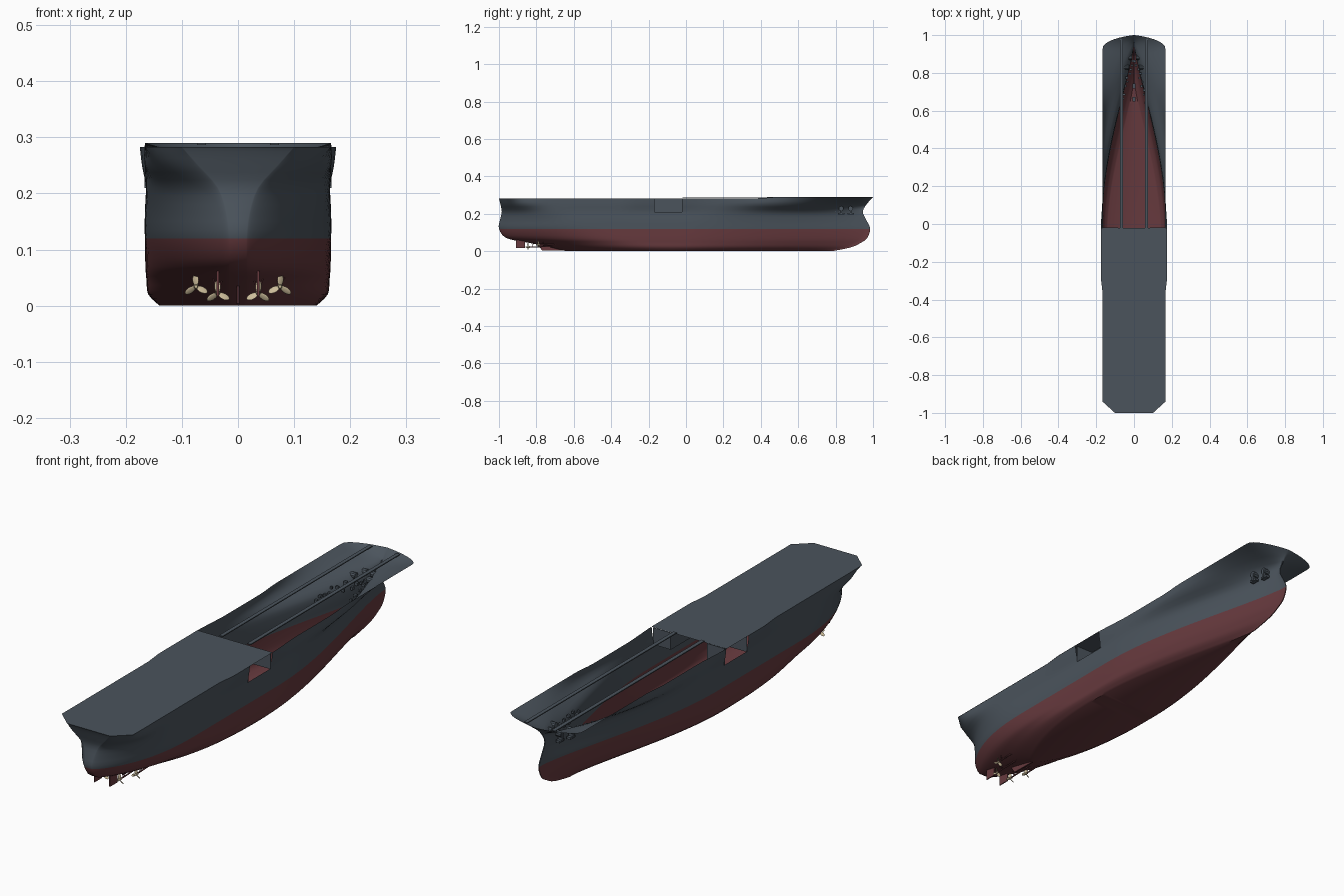
import bpy, bmesh, math, random
from mathutils import Vector, Matrix

cube = bpy.data.objects.get("Cube")
if cube:
    bpy.data.objects.remove(cube)
random.seed(4)


def material(name, rgb):
    m = bpy.data.materials.new(name)
    m.use_nodes = True
    m.diffuse_color = (*rgb, 1)
    bsdf = m.node_tree.nodes["Principled BSDF"]
    bsdf.inputs["Base Color"].default_value = (*rgb, 1)
    bsdf.inputs["Roughness"].default_value = 0.7
    return m


GREY = material("naval grey", (0.070, 0.088, 0.108))
RED = material("antifouling red", (0.135, 0.042, 0.048))
BRONZE = material("bronze", (0.60, 0.50, 0.32))


def finish(name, bm, *mats, smooth=False):
    me = bpy.data.meshes.new(name)
    bm.to_mesh(me)
    bm.free()
    for m in mats:
        me.materials.append(m)
    ob = bpy.data.objects.new(name, me)
    bpy.context.scene.collection.objects.link(ob)
    if smooth:
        bpy.ops.object.select_all(action="DESELECT")
        ob.select_set(True)
        bpy.context.view_layer.objects.active = ob
        bpy.ops.object.shade_smooth_by_angle(angle=math.radians(40))
    return ob


def box(bm, centre, size):
    bmesh.ops.create_cube(bm, size=1, matrix=Matrix.Translation(centre) @ Matrix.Diagonal((*size, 1)))


def rod(bm, a, b, r1, r2=None, sides=10):
    a, b = Vector(a), Vector(b)
    mat = Matrix.Translation((a + b) / 2) @ (b - a).to_track_quat("Z", "Y").to_matrix().to_4x4()
    bmesh.ops.create_cone(bm, cap_ends=True, segments=sides, radius1=r1,
                          radius2=r1 if r2 is None else r2, depth=(b - a).length, matrix=mat)


# Hull waterlines: z, half beam, stern y, stern half width, run length, bow y, bow length, bow power
LEVELS = [
    (0.000, 0.140, -0.64, 0.010, 0.60, 0.78, 0.85, 1.4),
    (0.020, 0.160, -0.72, 0.015, 0.60, 0.88, 0.92, 1.4),
    (0.045, 0.163, -0.84, 0.015, 0.62, 0.935, 0.95, 1.4),
    (0.070, 0.165, -0.96, 0.015, 0.62, 0.968, 0.97, 1.4),
    (0.120, 0.166, -1.00, 0.015, 0.50, 0.985, 0.97, 1.4),
    (0.165, 0.166, -0.995, 0.020, 0.44, 0.965, 0.94, 1.35),
    (0.210, 0.164, -0.985, 0.035, 0.34, 0.945, 0.88, 1.2),
    (0.250, 0.166, -0.992, 0.070, 0.18, 0.965, 0.60, 1.0),
    (0.283, 0.166, -1.00, 0.100, 0.06, 1.00, 0.07, 0.8),
]
DECK_Z, BREAK_Y, STATIONS, STEPS = 0.283, -0.02, 72, 3
WELL = (-0.17, BREAK_Y)


def clamp(v):
    return max(0.0, min(1.0, v))


def half_width(level, y):
    z, beam, y0, w0, run, y1, length, power = level
    aft = clamp((y - y0) / run)
    fore = clamp((y1 - y) / length)
    # square-cut corners at deck level, rounded ends below
    fullness = aft if run < 0.1 else (1 - (1 - aft) ** 2.5) ** 0.8
    stern = w0 / beam + (1 - w0 / beam) * fullness
    bow = 1 - (1 - fore ** power) ** 2
    # the flared upper side swells outward amidships
    swell = 0.009 * clamp((z - 0.21) / 0.07) * clamp((y + 0.36) / 0.08) * clamp((0.14 - y) / 0.14)
    return max(0.002, beam * min(stern, bow) + swell)


def side_at(y, z):
    for lo, hi in zip(LEVELS, LEVELS[1:]):
        if lo[0] <= z <= hi[0]:
            t = (z - lo[0]) / (hi[0] - lo[0])
            return half_width(lo, y) * (1 - t) + half_width(hi, y) * t


def spline(a, b, c, d, t):
    return ((2 * b) + (c - a) * t + (2 * a - 5 * b + 4 * c - d) * t ** 2
            + (3 * b - a - 3 * c + d) * t ** 3) / 2


# Hull shell, with smooth sections through the waterlines
curves = []
for level in LEVELS:
    z, y0, y1 = level[0], level[2], level[5]
    curve = []
    for k in range(STATIONS + 1):
        y = y0 + (y1 - y0) * (1 - math.cos(math.pi * k / STATIONS)) / 2
        lift = 0.007 * clamp((y - 0.4) / 0.08) if z == DECK_Z else 0
        curve.append(Vector((half_width(level, y), y, z + lift)))
    curves.append(curve)
sections = []
for i in range(len(curves) - 1):
    near = [curves[max(0, i - 1)], curves[i], curves[i + 1], curves[min(len(curves) - 1, i + 2)]]
    for step in range(STEPS):
        sections.append([spline(*p, step / STEPS) for p in zip(*near)])
sections.append(curves[-1])

bm = bmesh.new()
rings = []
for section in sections:
    ring = [bm.verts.new(p) for p in section]
    ring += [bm.verts.new((-p.x, p.y, p.z)) for p in reversed(section)]
    rings.append(ring)
count = len(rings[0])
for lo, hi in zip(rings, rings[1:]):
    for i in range(count):
        j = (i + 1) % count
        bm.faces.new((lo[i], lo[j], hi[j], hi[i]))
for i in range(STATIONS):
    bm.faces.new((rings[0][count - 1 - i], rings[0][count - 2 - i], rings[0][i + 1], rings[0][i]))

# Aircraft lift opening in each side
for y in WELL:
    faces = [f for f in bm.faces if f.calc_center_median().z > 0.2]
    geom = faces + list({e for f in faces for e in f.edges}) + list({v for f in faces for v in f.verts})
    bmesh.ops.bisect_plane(bm, geom=geom, plane_co=(0, y, 0), plane_no=(0, 1, 0))
hole = [f for f in bm.faces if f.calc_center_median().z > 0.21
        and WELL[0] < f.calc_center_median().y < WELL[1]]
bmesh.ops.delete(bm, geom=hole, context="FACES")
bmesh.ops.recalc_face_normals(bm, faces=bm.faces)
for f in bm.faces:
    f.material_index = 1 if f.calc_center_median().z < 0.12 else 0
finish("hull", bm, GREY, RED, smooth=True)

# Flight deck over the after half
bm = bmesh.new()
ys = [-1, -0.94, -0.36, -0.28, -0.14, BREAK_Y]
edge = [(half_width(LEVELS[-1], y) + 0.001, y, DECK_Z) for y in ys]
deck = bm.faces.new([bm.verts.new(p) for p in edge] +
                    [bm.verts.new((-x, y, z)) for x, y, z in reversed(edge)])
bmesh.ops.solidify(bm, geom=[deck], thickness=0.004)
bmesh.ops.recalc_face_normals(bm, faces=bm.faces)
finish("flight_deck", bm, GREY)

# Lift well walls inside each opening
for side, s in (("left", 1), ("right", -1)):
    bm = bmesh.new()
    box(bm, (s * 0.085, sum(WELL) / 2, 0.246), (0.002, WELL[1] - WELL[0], 0.072))
    for y in WELL:
        box(bm, (s * 0.126, y, 0.246), (0.082, 0.002, 0.072))
    finish(side + "_lift_well", bm, GREY)

    # Launch track over the open bow
    bm = bmesh.new()
    box(bm, (s * 0.065, 0.48, 0.288), (0.016, 1.0, 0.004))
    finish(side + "_launch_track", bm, GREY)

# Anchors and hawse fittings through the bow plating
bm = bmesh.new()
for s in (1, -1):
    for y in (0.83, 0.88):
        x = s * side_at(y, 0.222)
        rod(bm, (x - s * 0.012, y, 0.228), (x + s * 0.014, y, 0.228), 0.013)
        box(bm, (x + s * 0.006, y, 0.215), (0.02, 0.009, 0.035))
        box(bm, (x + s * 0.004, y, 0.2), (0.018, 0.034, 0.01))
finish("anchors", bm, GREY)

# Mooring gear inside the bow
bm = bmesh.new()
for s in (1, -1):
    for k in range(12):
        y = 0.62 + 0.022 * k
        z = random.uniform(0.19, 0.22)
        x = s * max(0.004, side_at(y, z) - 0.013)
        box(bm, (x, y, z), [random.uniform(0.008, 0.014) for _ in range(3)])
for y in (0.66, 0.73):
    box(bm, (0, y, 0.13), (0.018, 0.025, 0.012))
finish("mooring_gear", bm, GREY)

# Centre skeg under the rising stern
bm = bmesh.new()
outline = [(-0.77, 0.004), (-0.45, 0.0), (-0.45, 0.02), (-0.8, 0.05)]
loops = [[bm.verts.new((x, y, z)) for y, z in outline] for x in (-0.003, 0.003)]
bm.faces.new(loops[0])
bm.faces.new(loops[1][::-1])
for i in range(4):
    bm.faces.new((loops[0][i], loops[1][i], loops[1][i - 1], loops[0][i - 1]))
bmesh.ops.recalc_face_normals(bm, faces=bm.faces)
finish("skeg", bm, RED)

# Propellers, shafts, brackets and rudders
for side, s in (("left", 1), ("right", -1)):
    for place, x, y, z in (("inner", 0.036, -0.845, 0.022), ("outer", 0.075, -0.79, 0.034)):
        bm = bmesh.new()
        rod(bm, (s * x, y - 0.012, z), (s * x, y + 0.01, z), 0.003, 0.005)
        for k in range(3):
            turn = Matrix.Rotation(s * math.radians(120 * k + 3), 4, "Y")
            blade = (Matrix.Translation((s * x, y, z)) @ turn @ Matrix.Translation((0, 0, 0.012))
                     @ Matrix.Rotation(s * 0.6, 4, "Z") @ Matrix.Diagonal((0.0065, 0.0015, 0.011, 1)))
            bmesh.ops.create_uvsphere(bm, u_segments=12, v_segments=8, radius=1, matrix=blade)
        finish(f"{side}_{place}_propeller", bm, BRONZE, smooth=True)
        bm = bmesh.new()
        rod(bm, (s * x, y, z), (s * x, y + 0.2, z + 0.006), 0.003)
        for lean in (-0.012, 0.012):
            rod(bm, (s * x, y + 0.025, z), (s * x + lean, y + 0.03, 0.06), 0.0015, sides=6)
        finish(f"{side}_{place}_shaft", bm, RED, smooth=True)
    bm = bmesh.new()
    box(bm, (s * 0.036, -0.885, 0.04), (0.004, 0.05, 0.046))
    rod(bm, (s * 0.036, -0.88, 0.06), (s * 0.036, -0.88, 0.085), 0.003)
    finish(side + "_rudder", bm, RED)
